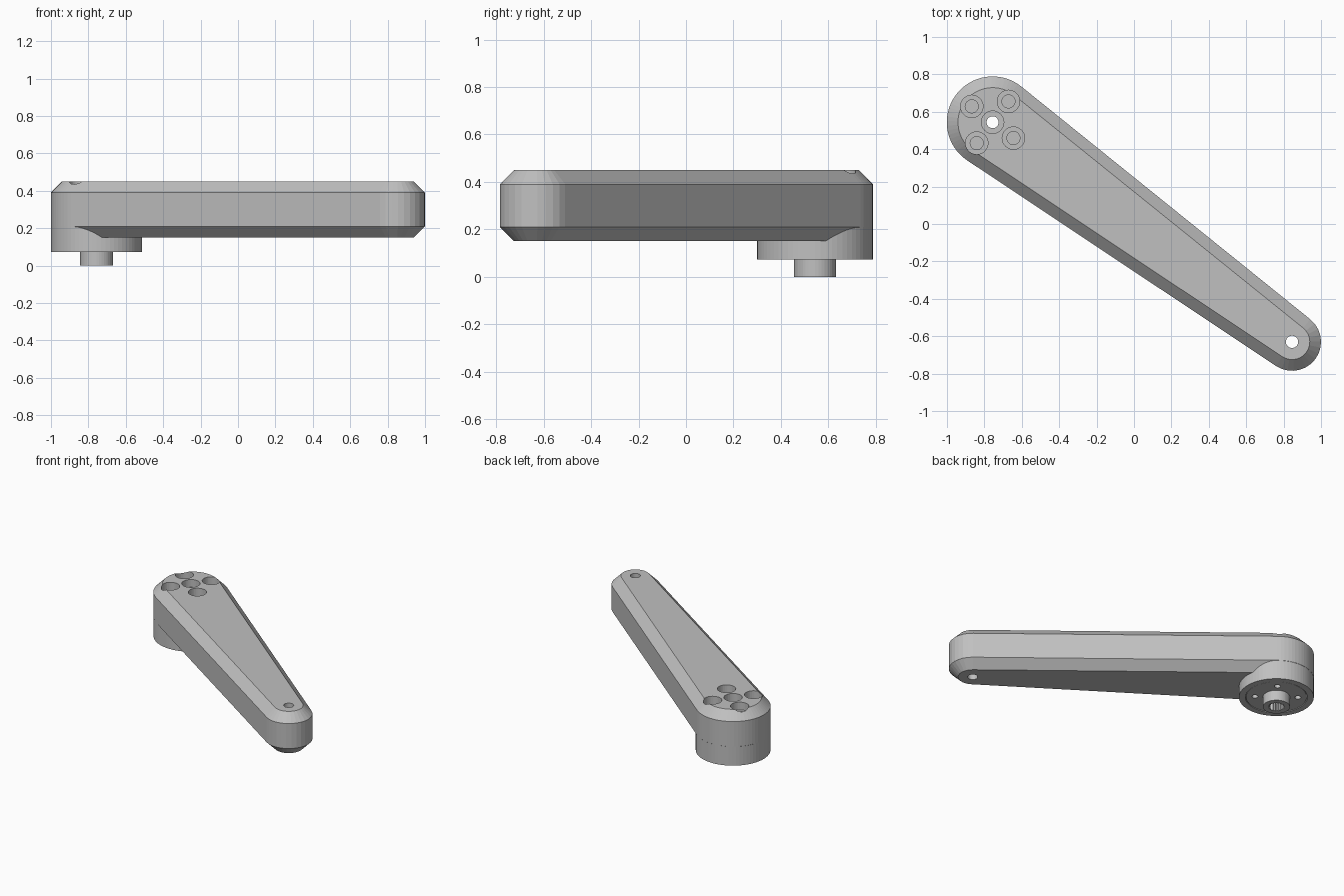
import bpy, bmesh
from math import cos, sin, pi, acos, atan2, hypot

if "Cube" in bpy.data.objects:
    bpy.data.objects.remove(bpy.data.objects["Cube"])

HUB, TIP = (-0.756, 0.544), (0.845, -0.63)      # pivot centres
HUB_R, TIP_R = 0.245, 0.155

grey = bpy.data.materials.new("plain grey")
grey.use_nodes = True
colour = (0.53, 0.53, 0.53, 1)
grey.diffuse_color = colour
grey.node_tree.nodes["Principled BSDF"].inputs["Base Color"].default_value = colour


def loft(name, rings):
    """Closed solid through rings given as (z, outline points)."""
    bm = bmesh.new()
    loops = [[bm.verts.new((x, y, z)) for x, y in pts] for z, pts in rings]
    for low, high in zip(loops, loops[1:]):
        for i in range(len(low)):
            j = (i + 1) % len(low)
            bm.faces.new((low[i], low[j], high[j], high[i]))
    bm.faces.new(loops[0][::-1])
    bm.faces.new(loops[-1])
    bmesh.ops.recalc_face_normals(bm, faces=bm.faces)
    mesh = bpy.data.meshes.new(name)
    bm.to_mesh(mesh)
    bm.free()
    mesh.materials.append(grey)
    obj = bpy.data.objects.new(name, mesh)
    bpy.context.collection.objects.link(obj)
    return obj


def arc(centre, radius, start, end, steps):
    return [(centre[0] + radius * cos(start + (end - start) * i / steps),
             centre[1] + radius * sin(start + (end - start) * i / steps))
            for i in range(steps + 1)]


def cylinder(name, centre, radius, z0, z1, sides=32):
    ring = arc(centre, radius, 0, 2 * pi, sides)[:-1]
    return loft(name, [(z0, ring), (z1, ring)])


def combine(target, tool, operation="DIFFERENCE"):
    tool.hide_render = True
    mod = target.modifiers.new(operation.lower(), "BOOLEAN")
    mod.operation, mod.solver, mod.object = operation, "EXACT", tool
    bpy.context.view_layer.objects.active = target
    bpy.ops.object.modifier_apply(modifier=mod.name)
    bpy.data.objects.remove(tool)


def arm_outline(inset):
    """Two circles of different size joined by their tangents."""
    dx, dy = TIP[0] - HUB[0], TIP[1] - HUB[1]
    along = atan2(dy, dx)
    phi = acos((HUB_R - TIP_R) / hypot(dx, dy))
    return (arc(TIP, TIP_R - inset, along - phi, along + phi, 14)
            + arc(HUB, HUB_R - inset, along + phi, along + 2 * pi - phi, 32))


# Tapered arm with chamfered top and bottom
arm = loft("arm", [(0.15, arm_outline(0.06)), (0.21, arm_outline(0)),
                   (0.39, arm_outline(0)), (0.45, arm_outline(0.06))])

# Round hub below the wide end, with a pocket for the horn
combine(arm, cylinder("hub", HUB, HUB_R - 0.001, 0.072, 0.26, 64), "UNION")
combine(arm, cylinder("horn_pocket", HUB, 0.202, 0.0, 0.13, 48))

# Counterbored screw holes around the pivot
screws = [(HUB[0] + 0.14 * cos(a), HUB[1] + 0.14 * sin(a))
          for a in (0.92 + k * pi / 2 for k in range(4))]
for spot in screws + [HUB]:
    combine(arm, cylinder("counterbore", spot, 0.06, 0.395, 0.6))
for spot in screws:
    combine(arm, cylinder("screw_hole", spot, 0.035, 0.25, 0.5))

# Through holes at both ends
combine(arm, cylinder("pivot_hole", HUB, 0.032, -0.1, 0.6))
combine(arm, cylinder("tip_hole", TIP, 0.033, -0.1, 0.6))

# Horn disc with its toothed shaft socket
horn = cylinder("horn", HUB, 0.198, 0.074, 0.131, 48)
combine(horn, cylinder("boss", HUB, 0.088, 0.0, 0.1, 40), "UNION")
teeth = [(HUB[0] + r * cos(i * pi / 20), HUB[1] + r * sin(i * pi / 20))
         for i, r in enumerate([0.053, 0.046] * 20)]
combine(horn, loft("socket", [(-0.1, teeth), (0.1, teeth)]))
combine(horn, cylinder("horn_bore", HUB, 0.032, -0.1, 0.3))
for spot in screws:
    combine(horn, cylinder("pilot_hole", spot, 0.02, 0.0, 0.12, 20))
